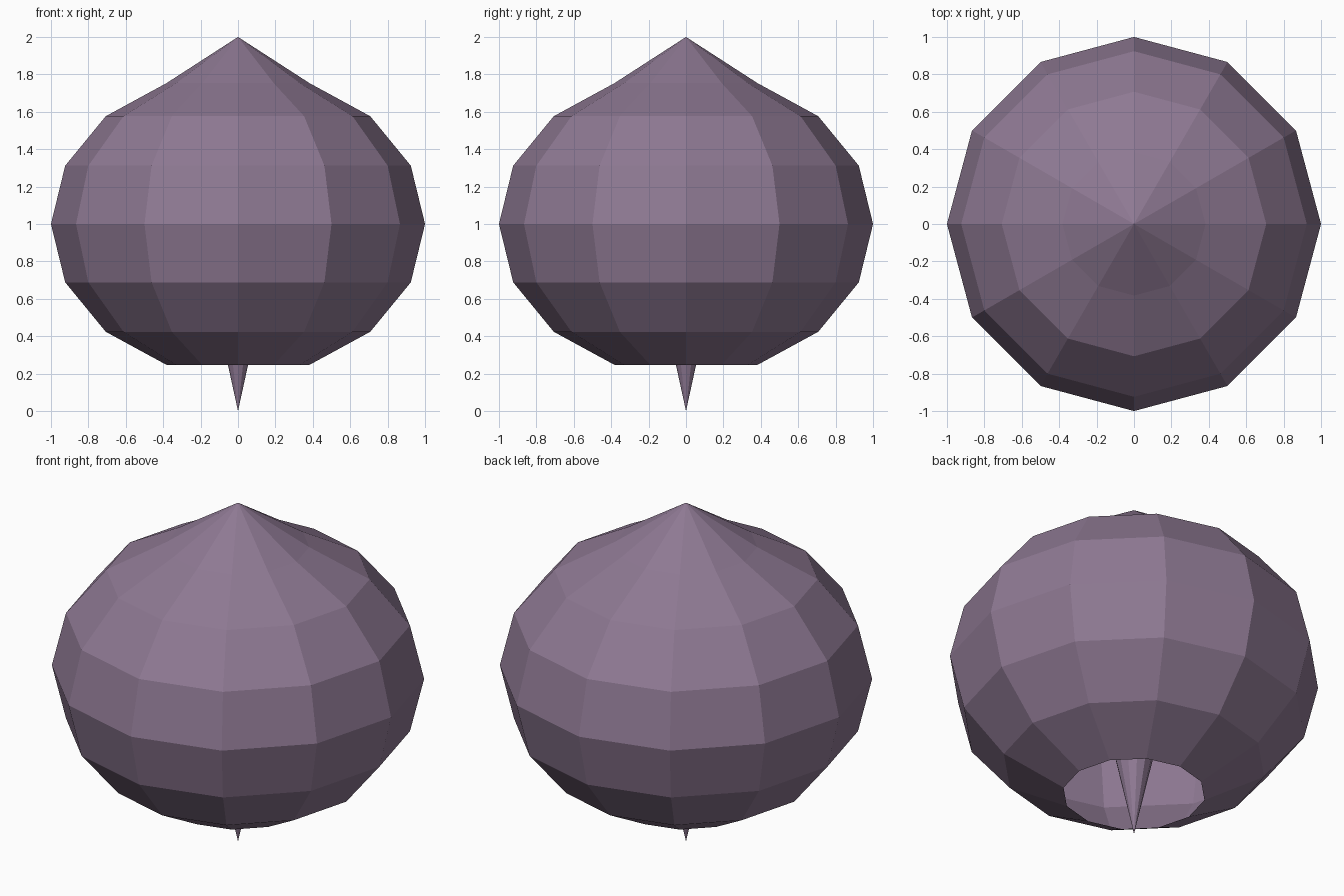
import bpy, math

if "Cube" in bpy.data.objects:
    bpy.data.objects.remove(bpy.data.objects["Cube"])

SIDES = 12
mat = bpy.data.materials.new("muted_purple")
mat.diffuse_color = (0.27, 0.19, 0.29, 1)
mat.use_nodes = True
mat.node_tree.nodes["Principled BSDF"].inputs["Base Color"].default_value = mat.diffuse_color


def lathe(name, profile):
    """Revolve (radius, z) points into a flat-faced open surface; radius 0 makes a pole."""
    verts, faces, rings = [], [], []
    for r, z in profile:
        start = len(verts)
        n = SIDES if r else 1
        for i in range(n):
            a = 2 * math.pi * i / SIDES
            verts.append((r * math.cos(a), r * math.sin(a), z))
        rings.append([start + i % n for i in range(SIDES)])
    for low, high in zip(rings, rings[1:]):
        for i in range(SIDES):
            j = (i + 1) % SIDES
            face = [low[i], low[j], high[j], high[i]]
            faces.append(list(dict.fromkeys(face)))
    mesh = bpy.data.meshes.new(name)
    mesh.from_pydata(verts, [], faces)
    mesh.materials.append(mat)
    obj = bpy.data.objects.new(name, mesh)
    bpy.context.collection.objects.link(obj)
    return obj


# Flattened round body, open at the bottom, drawn up to a point at the top
body = []
for k in range(-3, 4):
    a = math.radians(22.5 * k)
    body.append((math.cos(a), 1 + 0.815 * math.sin(a)))
lathe("body", body + [(0, 2.0)])

# Long inner spike hanging from the top ring and poking out of the bottom opening
lathe("spike", [(0, 0.0), body[-1]])
